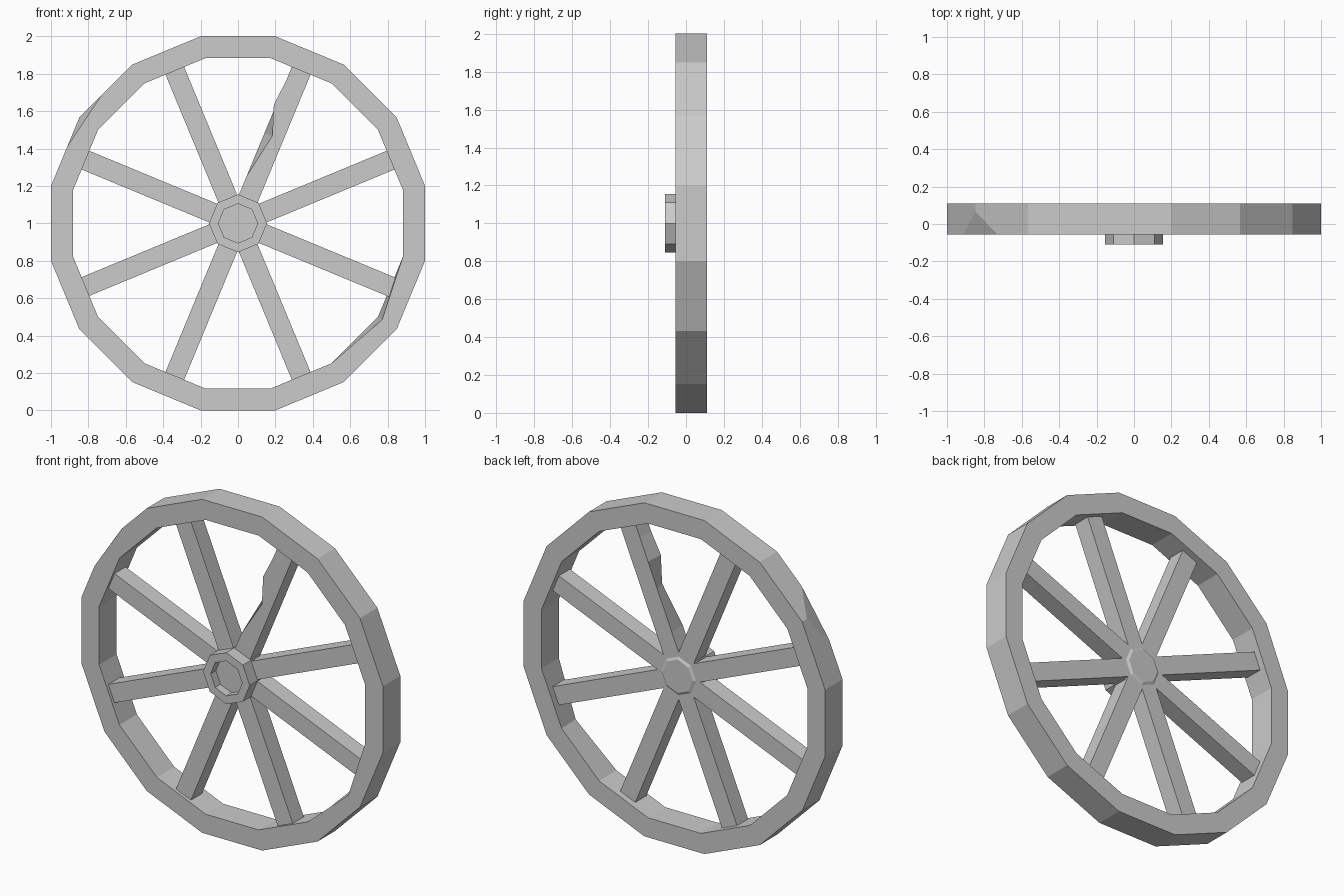
import bpy, bmesh
from math import cos, sin, pi, radians
from mathutils import Vector, Matrix

cube = bpy.data.objects.get("Cube")
if cube:
    bpy.data.objects.remove(cube, do_unlink=True)

GREY = (0.6, 0.6, 0.6, 1)
wood = bpy.data.materials.new("plain grey")
wood.use_nodes = True
wood.diffuse_color = GREY
wood.node_tree.nodes["Principled BSDF"].inputs["Base Color"].default_value = GREY


def finish(name, bm):
    """Turn a bmesh into a flat shaded object at the axle height."""
    bmesh.ops.recalc_face_normals(bm, faces=bm.faces)
    mesh = bpy.data.meshes.new(name)
    bm.to_mesh(mesh)
    bm.free()
    mesh.materials.append(wood)
    obj = bpy.data.objects.new(name, mesh)
    obj.location.z = 1
    bpy.context.collection.objects.link(obj)
    return obj


def lathe(bm, profile, sides, start, closed):
    """Sweep (radius, y) points round the y axis; open profiles get caps."""
    rings = []
    for i in range(sides):
        a = start + 2 * pi * i / sides
        rings.append([bm.verts.new((r * cos(a), y, r * sin(a))) for r, y in profile])
    n = len(profile)
    for i in range(sides):
        p, q = rings[i], rings[(i + 1) % sides]
        for j in range(n if closed else n - 1):
            k = (j + 1) % n
            bm.faces.new((p[j], p[k], q[k], q[j]))
    if not closed:
        for j in (0, n - 1):
            bm.faces.new([ring[j] for ring in rings])
    return rings


# Sixteen-sided rim
bm = bmesh.new()
rings = lathe(bm, [(1.02, -0.055), (1.02, 0.11), (0.9, 0.11), (0.9, -0.055)],
              16, pi / 16, True)
# Worn inner edge, lower right
worn = rings[14][3]
worn.co.x *= 1.03
worn.co.z *= 1.03
# Chipped outer corner, upper left
a = radians(146.25)
normal = Vector((0.92 * cos(a), -0.25, 0.92 * sin(a)))
cut = bmesh.ops.bisect_plane(bm, geom=bm.verts[:] + bm.edges[:] + bm.faces[:],
                             plane_co=normal / normal.length_squared * 0.922,
                             plane_no=normal, clear_outer=True)
edges = [e for e in cut["geom_cut"] if isinstance(e, bmesh.types.BMEdge)]
bmesh.ops.holes_fill(bm, edges=edges)
finish("rim", bm)

# Octagonal hub with a recessed axle socket and a chamfered back
bm = bmesh.new()
lathe(bm, [(0.105, -0.06), (0.105, -0.11), (0.155, -0.11), (0.155, 0.05),
           (0.1, 0.078)], 8, 0, False)
finish("hub", bm)

# Eight spokes, one of them chipped along its front edge
HALF, FRONT, BACK = 0.054, -0.035, 0.07
for i in range(8):
    chipped = i == 1
    stations = [(0.09, 0), (0.9, 0)]
    if chipped:
        stations = [(0.09, 0), (0.25, 0), (0.5, 0.045), (0.66, -0.012), (0.8, 0), (0.9, 0)]
    bm = bmesh.new()
    loops = []
    for r, notch in stations:
        corners = [(FRONT, HALF - notch), (BACK, HALF), (BACK, -HALF), (FRONT, -HALF)]
        loops.append([bm.verts.new((r, y, z)) for y, z in corners])
    for p, q in zip(loops, loops[1:]):
        for j in range(4):
            k = (j + 1) % 4
            bm.faces.new((p[j], p[k], q[k], q[j]))
    bm.faces.new(loops[0])
    bm.faces.new(loops[-1])
    turn = Matrix.Rotation(-radians(22.5 + 45 * i), 4, "Y")
    bmesh.ops.transform(bm, matrix=turn, verts=bm.verts)
    finish("chipped_spoke" if chipped else f"spoke_{i + 1}", bm)
